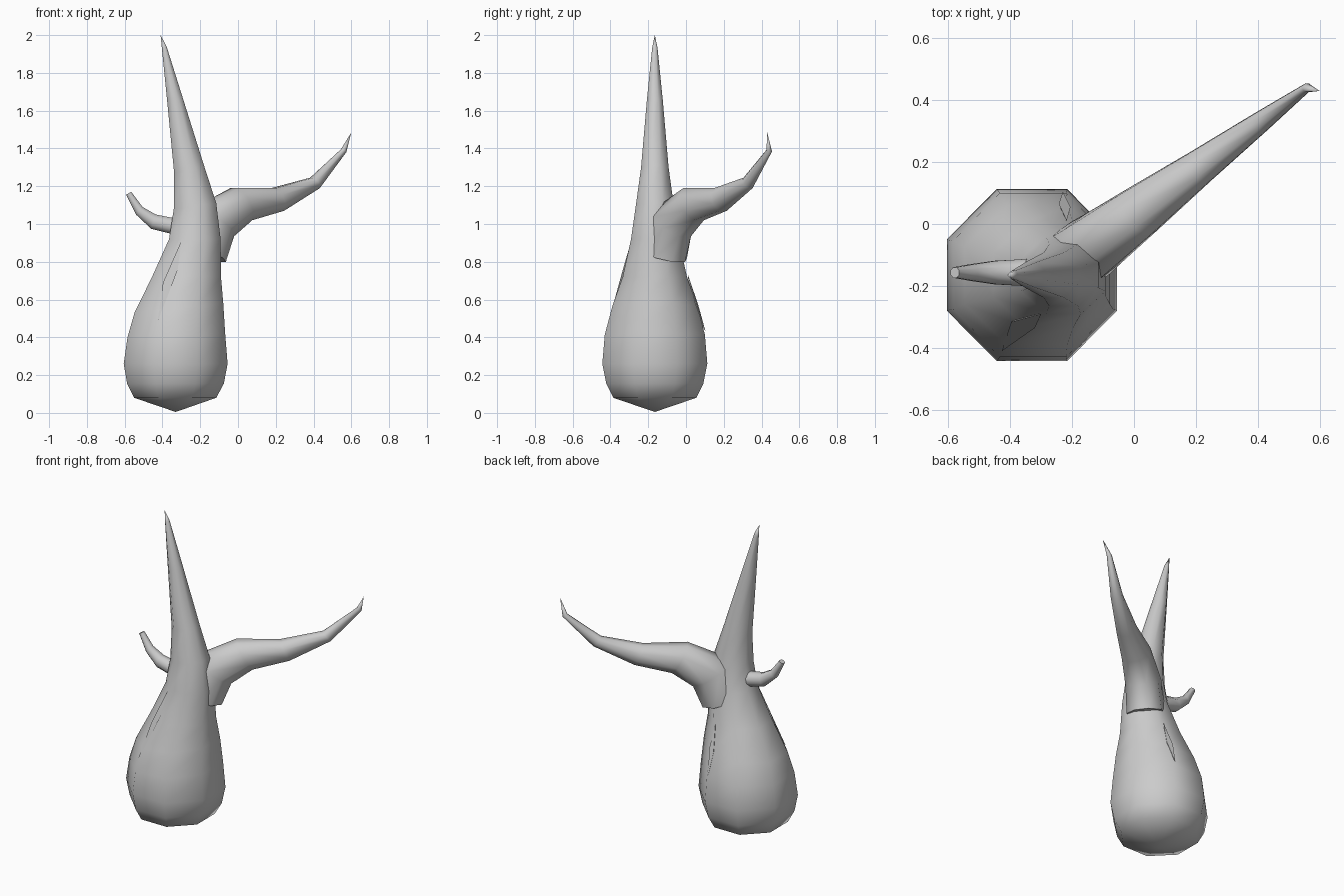
import bpy, math
from mathutils import Vector
from mathutils.bvhtree import BVHTree

if "Cube" in bpy.data.objects:
    bpy.data.objects.remove(bpy.data.objects["Cube"])

SIDES = 8


def make(name, verts, faces, smooth=True):
    me = bpy.data.meshes.new(name)
    me.from_pydata([tuple(v) for v in verts], [], faces)
    ob = bpy.data.objects.new(name, me)
    bpy.context.collection.objects.link(ob)
    if smooth:
        bpy.ops.object.select_all(action='DESELECT')
        ob.select_set(True)
        bpy.context.view_layer.objects.active = ob
        bpy.ops.object.shade_smooth_by_angle(angle=math.radians(62))
    return ob


def loft(name, rings, start=None, end=None):
    """Skin octagonal rings; a ring is (point a, point b, half-width vector)."""
    verts, faces = [], []
    k = 1 / math.cos(math.pi / SIDES)
    for a, b, w in rings:
        a, b, w = Vector(a), Vector(b), Vector(w)
        for i in range(SIDES):
            t = (i + 0.5) * math.tau / SIDES
            verts.append((a + b) / 2 + (b - a) / 2 * k * math.cos(t) + w * k * math.sin(t))
    for r in range(len(rings) - 1):
        for i in range(SIDES):
            j = (i + 1) % SIDES
            p, q = r * SIDES, (r + 1) * SIDES
            faces.append((p + i, p + j, q + j, q + i))
    for point, base, flip in ((start, 0, True), (end, (len(rings) - 1) * SIDES, False)):
        loop = [base + i for i in range(SIDES)]
        if flip:
            loop.reverse()
        if point is None:
            faces.append(loop)
        else:
            verts.append(Vector(point))
            faces += [(loop[i], loop[(i + 1) % SIDES], len(verts) - 1) for i in range(SIDES)]
    return make(name, verts, faces)


# Trunk: left x, left z, right x, right z, half depth
TY = -0.165
trunk_rings = [
    (-0.55, 0.08, -0.115, 0.08, 0.22),
    (-0.587, 0.155, -0.075, 0.155, 0.257),
    (-0.605, 0.26, -0.055, 0.26, 0.278),
    (-0.585, 0.40, -0.068, 0.42, 0.265),
    (-0.548, 0.53, -0.078, 0.58, 0.225),
    (-0.455, 0.72, -0.09, 0.72, 0.170),
    (-0.365, 0.92, -0.092, 0.92, 0.126),
    (-0.34, 1.08, -0.115, 1.11, 0.100),
    (-0.338, 1.27, -0.18, 1.31, 0.073),
    (-0.375, 1.65, -0.29, 1.66, 0.042),
    (-0.402, 1.92, -0.378, 1.94, 0.014),
]
trunk = loft("trunk",
             [((xl, TY, zl), (xr, TY, zr), (0, h, 0)) for xl, zl, xr, zr, h in trunk_rings],
             start=(-0.33, TY, 0.005), end=(-0.41, TY, 2.0))

# Large branch reaching back right: upper x, z, lower x, z, half width
def line_y(x):
    return -0.11 + 0.74 * (x + 0.185)

branch_rings = [
    (-0.27, 0.87, -0.09, 0.80, 0.105),
    (-0.22, 1.08, -0.045, 0.935, 0.098),
    (-0.02, 1.19, 0.055, 1.02, 0.082),
    (0.19, 1.19, 0.23, 1.07, 0.057),
    (0.39, 1.245, 0.425, 1.19, 0.034),
    (0.548, 1.395, 0.57, 1.38, 0.014),
]
loft("large_branch",
     [((xl, line_y(xl), zl), (xu, line_y(xu), zu), (0.6 * h, -0.8 * h, 0))
      for xu, zu, xl, zl, h in branch_rings],
     end=(0.6, 0.43, 1.485))

# Short twig on the left with a blunt end
twig_rings = [
    (-0.28, 1.03, -0.28, 0.93, 0.047),
    (-0.36, 1.035, -0.36, 0.95, 0.043),
    (-0.435, 1.05, -0.46, 0.975, 0.038),
    (-0.505, 1.09, -0.54, 1.05, 0.027),
    (-0.565, 1.17, -0.593, 1.155, 0.017),
]
loft("twig",
     [((xl, -0.157, zl), (xu, -0.157, zu), (0, h, 0)) for xu, zu, xl, zl, h in twig_rings])

# Diamond bark scars laid on the trunk surface
tree = BVHTree.FromPolygons([v.co for v in trunk.data.vertices],
                            [p.vertices for p in trunk.data.polygons])


def scar(name, outline, side):
    verts = []
    for x, z in outline:
        hit = tree.ray_cast(Vector((x, side * 3, z)), Vector((0, -side, 0)))[0]
        verts.append(hit + Vector((0, side * 0.008, 0)))
    centre = sum(verts, Vector()) / 4 + Vector((0, -side * 0.04, 0))
    q = [0, 1, 2, 3] if side < 0 else [3, 2, 1, 0]
    verts.append(centre)
    faces = [q] + [(q[(i + 1) % 4], q[i], 4) for i in range(4)]
    make(name, verts, faces, smooth=False)


scar("front_scar", [(-0.427, 0.48), (-0.32, 0.755), (-0.30, 0.91), (-0.397, 0.69)], -1)
scar("back_scar", [(-0.23, 0.43), (-0.205, 0.58), (-0.218, 0.73), (-0.243, 0.57)], 1)
